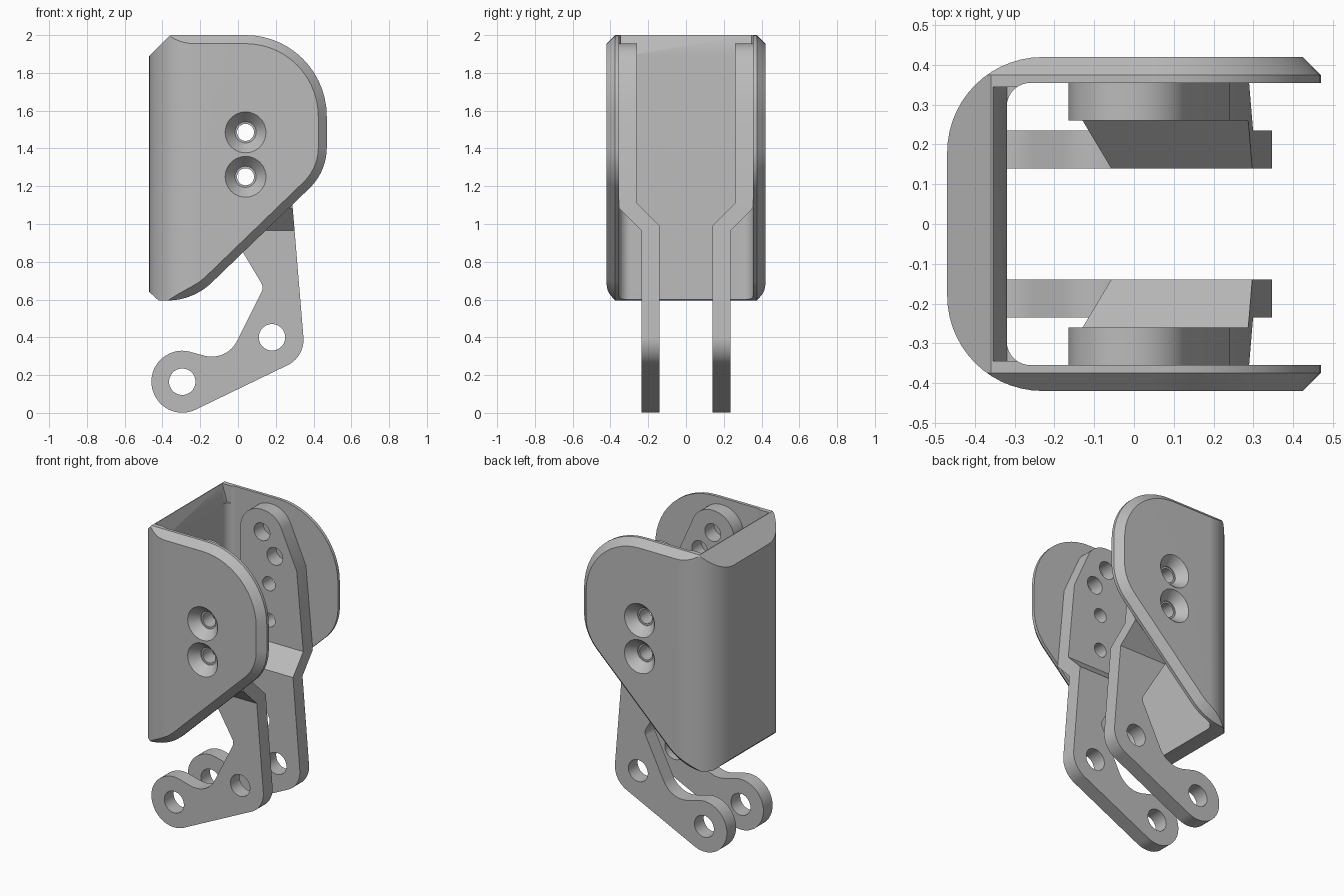
import bpy, bmesh, math
from mathutils import Vector

cube = bpy.data.objects.get("Cube")
if cube:
    bpy.data.objects.remove(cube, do_unlink=True)

grey = bpy.data.materials.new("plain grey")
grey.use_nodes = True
grey.diffuse_color = (0.5, 0.5, 0.5, 1)
grey.node_tree.nodes["Principled BSDF"].inputs["Base Color"].default_value = (0.5, 0.5, 0.5, 1)


def rounded(corners, steps=14):
    """Closed outline from (u, v, radius) corners, each rounded by its radius."""
    out = []
    for i, (u, v, r) in enumerate(corners):
        p = Vector((u, v))
        a = (Vector(corners[i - 1][:2]) - p).normalized()
        b = (Vector(corners[(i + 1) % len(corners)][:2]) - p).normalized()
        if r == 0:
            out.append(p)
            continue
        half = a.angle(b) / 2
        centre = p + (a + b).normalized() * r / math.sin(half)
        start = p + a * r / math.tan(half) - centre
        end = p + b * r / math.tan(half) - centre
        sweep = math.pi - 2 * half
        for k in range(steps + 1):
            t = k / steps
            s = math.sin(sweep)
            out.append(centre + start * (math.sin((1 - t) * sweep) / s)
                       + end * (math.sin(t * sweep) / s) if s > 0.01 else p)
    return out


def inset(points, d):
    """Move a clockwise outline inward by d."""
    out = []
    for i, p in enumerate(points):
        e = (p - points[i - 1]).normalized()
        f = (points[(i + 1) % len(points)] - p).normalized()
        n = (Vector((e.y, -e.x)) + Vector((f.y, -f.x))).normalized()
        out.append(p + n * d / max(0.3, n.dot(Vector((e.y, -e.x)))))
    return out


def circle(u, v, r, n=40):
    return [Vector((u + r * math.cos(math.tau * k / n), v + r * math.sin(math.tau * k / n)))
            for k in range(n)]


def loft(name, axis, layers):
    """Solid through (position, outline) layers along an axis."""
    place = {"x": lambda h, p: (h, p.x, p.y),
             "y": lambda h, p: (p.x, h, p.y),
             "z": lambda h, p: (p.x, p.y, h)}[axis]
    bm = bmesh.new()
    rings = [[bm.verts.new(place(h, p)) for p in pts] for h, pts in layers]
    for low, high in zip(rings, rings[1:]):
        for i in range(len(low)):
            bm.faces.new((low[i - 1], low[i], high[i], high[i - 1]))
    bm.faces.new(rings[0])
    bm.faces.new(rings[-1])
    bmesh.ops.recalc_face_normals(bm, faces=bm.faces)
    mesh = bpy.data.meshes.new(name)
    bm.to_mesh(mesh)
    bm.free()
    mesh.materials.append(grey)
    ob = bpy.data.objects.new(name, mesh)
    bpy.context.collection.objects.link(ob)
    return ob


def prism(name, axis, lo, hi, pts):
    return loft(name, axis, [(lo, pts), (hi, pts)])


def finish(ob, steps, mirror=False):
    """Apply the boolean steps, mirror if asked, and shade."""
    for op, tool in steps:
        m = ob.modifiers.new(op, "BOOLEAN")
        m.operation, m.solver, m.object = op, "EXACT", tool
        tool.hide_render = True
    if mirror:
        m = ob.modifiers.new("mirror", "MIRROR")
        m.use_axis = (False, True, False)
    dg = bpy.context.evaluated_depsgraph_get()
    mesh = bpy.data.meshes.new_from_object(ob.evaluated_get(dg))
    ob.modifiers.clear()
    ob.data = mesh
    for op, tool in steps:
        bpy.data.objects.remove(tool, do_unlink=True)
    bpy.ops.object.select_all(action="DESELECT")
    ob.select_set(True)
    bpy.context.view_layer.objects.active = ob
    bpy.ops.object.shade_smooth_by_angle(angle=math.radians(25))
    m = ob.modifiers.new("even shading", "WEIGHTED_NORMAL")
    m.keep_sharp = True


# Housing: U-shaped wall trimmed to a side profile with chamfered rims
plan = rounded([(-0.47, -0.42, 0.24), (-0.47, 0.42, 0.24), (0.6, 0.42, 0), (0.6, 0.355, 0),
                (-0.32, 0.355, 0.06), (-0.32, -0.355, 0.06), (0.6, -0.355, 0), (0.6, -0.42, 0)])
housing = prism("housing", "z", 0.4, 2.2, plan)
side = rounded([(-0.6, 0.757, 0), (-0.6, 1.76, 0), (-0.36, 2.0, 0), (0.47, 2.0, 0.43),
                (0.47, 1.278, 0.3), (-0.237, 0.595, 0.34), (-0.42, 0.595, 0)])
narrow = inset(side, 0.065)
trim = loft("trim", "y", [(-0.44, narrow), (-0.375, side), (0.375, side), (0.44, narrow)])
slope = prism("slope", "y", -0.345, 0.345,
              [Vector(p) for p in ((-0.387, 2.1), (-0.32, 1.89), (-0.27, 1.89), (-0.27, 2.1))])
steps = [("INTERSECT", trim), ("DIFFERENCE", slope)]

# Countersunk screw holes through both side walls
screw_heights = (1.485, 1.25)
for z in screw_heights:
    wide, slim = circle(0.04, z, 0.134), circle(0.04, z, 0.056)
    steps.append(("DIFFERENCE", loft("countersink", "y", [
        (-0.45, wide), (-0.36, slim), (0.36, slim), (0.45, wide)])))
finish(housing, steps)

# Legs: flat outline intersected with a bent strip, then mirrored
outline = rounded([(-0.165, 1.17, 0), (-0.165, 1.955, 0.15), (0.091, 1.955, 0.15),
                   (0.24, 1.62, 0), (0.29, 1.08, 0), (0.355, 0.297, 0.15),
                   (-0.37, -0.053, 0.162), (-0.513, 0.24, 0.162), (-0.312, 0.339, 0.155),
                   (-0.06, 0.271, 0.15), (0.137, 0.665, 0.05)])
legs = prism("legs", "y", 0.05, 0.5, outline)
strip = prism("strip", "x", -0.7, 0.7, [Vector(p) for p in (
    (0.14, -0.2), (0.235, -0.2), (0.235, 0.965), (0.355, 1.085), (0.355, 2.2),
    (0.26, 2.2), (0.26, 1.11), (0.14, 0.99))])
steps = [("INTERSECT", strip)]
holes = [(-0.295, 0.165, 0.07), (0.18, 0.4, 0.07), (-0.01, 1.81, 0.057), (0.083, 1.675, 0.057)]
holes += [(0.04, z, 0.045) for z in screw_heights]
for x, z, r in holes:
    steps.append(("DIFFERENCE", prism("hole", "y", 0.0, 0.6, circle(x, z, r))))
finish(legs, steps, mirror=True)
